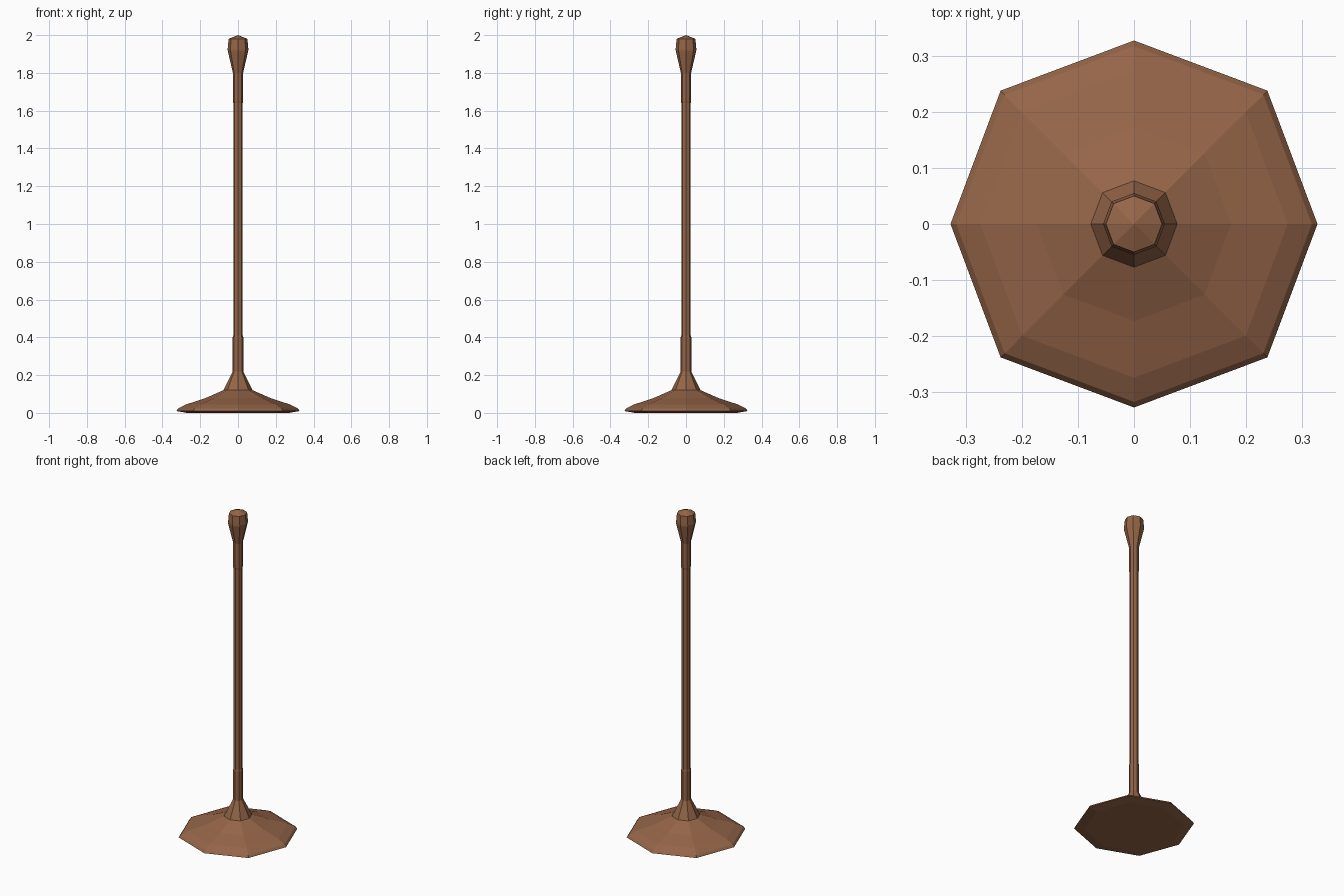
import bpy, bmesh, math

if "Cube" in bpy.data.objects:
    bpy.data.objects.remove(bpy.data.objects["Cube"])

wood = bpy.data.materials.new("wood")
wood.diffuse_color = (0.30, 0.13, 0.065, 1)
wood.use_nodes = True
wood.node_tree.nodes["Principled BSDF"].inputs["Base Color"].default_value = wood.diffuse_color


def lathe(name, profile, sides=8):
    """Faceted turned part; alternate corners sit slightly further out."""
    bm = bmesh.new()
    rings = []
    for r, z in profile:
        if r == 0:
            rings.append([bm.verts.new((0, 0, z))])
            continue
        ring = []
        for i in range(sides):
            a = 2 * math.pi * i / sides
            k = r * (1.028 if i % 2 else 1.0)
            ring.append(bm.verts.new((k * math.cos(a), k * math.sin(a), z)))
        rings.append(ring)
    for lo, hi in zip(rings, rings[1:]):
        for i in range(sides):
            j = (i + 1) % sides
            if len(hi) == 1:
                bm.faces.new((lo[i], lo[j], hi[0]))
            else:
                bm.faces.new((lo[i], lo[j], hi[j], hi[i]))
    # flat caps on open ends
    if len(rings[0]) > 1:
        bm.faces.new(rings[0][::-1])
    if len(rings[-1]) > 1:
        bm.faces.new(rings[-1])
    mesh = bpy.data.meshes.new(name)
    bm.to_mesh(mesh)
    bm.free()
    mesh.materials.append(wood)
    obj = bpy.data.objects.new(name, mesh)
    bpy.context.collection.objects.link(obj)
    return obj


# spreading foot
lathe("base", [(0.27, 0.0), (0.327, 0.01), (0.317, 0.023), (0.274, 0.045),
               (0.173, 0.078), (0.077, 0.12)])

# flared collar, slim shaft and swollen knob in one turned piece
lathe("pole", [(0.077, 0.12), (0.028, 0.22), (0.028, 0.40), (0.025, 0.41),
               (0.025, 1.64), (0.027, 1.65), (0.027, 1.80), (0.054, 1.915),
               (0.055, 1.925), (0.050, 1.98), (0, 2.0)])
